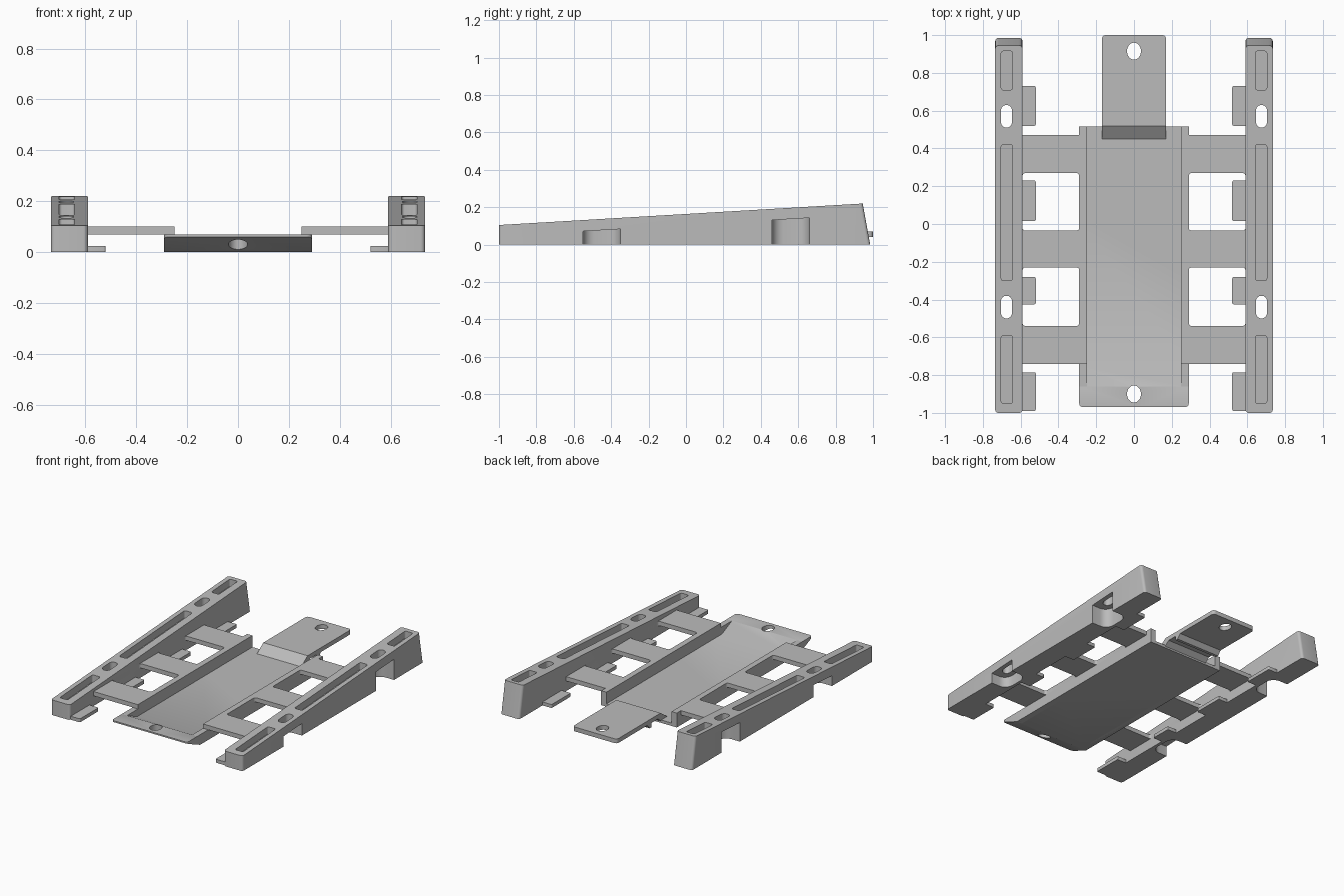
import bpy, bmesh, math

old = bpy.data.objects.get("Cube")
if old:
    bpy.data.objects.remove(old, do_unlink=True)

grey = bpy.data.materials.new("plain_grey")
grey.use_nodes = True
grey.diffuse_color = (0.5, 0.5, 0.5, 1)
grey.node_tree.nodes["Principled BSDF"].inputs["Base Color"].default_value = (0.5, 0.5, 0.5, 1)


def rail_top(y):
    return 0.105 + 0.0591 * (y + 1)


def level(z):
    return z if callable(z) else (lambda y: z)


def rounded(x0, x1, y0, y1, r=0.0, steps=5):
    """Outline of a rectangle with round corners."""
    if r == 0:
        return [(x0, y0), (x1, y0), (x1, y1), (x0, y1)]
    corners = [(x1 - r, y1 - r), (x0 + r, y1 - r), (x0 + r, y0 + r), (x1 - r, y0 + r)]
    pts = []
    for i, (cx, cy) in enumerate(corners):
        for k in range(steps + 1):
            a = math.pi / 2 * (i + k / steps)
            pts.append((cx + r * math.cos(a), cy + r * math.sin(a)))
    return pts


def ellipse(cx, cy, rx, ry, n=32):
    return [(cx + rx * math.cos(math.tau * i / n), cy + ry * math.sin(math.tau * i / n))
            for i in range(n)]


def make(name, lower, upper):
    """Solid between two matching loops of points."""
    bm = bmesh.new()
    a = [bm.verts.new(p) for p in lower]
    b = [bm.verts.new(p) for p in upper]
    bm.faces.new(a)
    bm.faces.new(b)
    for i in range(len(a)):
        j = (i + 1) % len(a)
        bm.faces.new((a[i], a[j], b[j], b[i]))
    bmesh.ops.recalc_face_normals(bm, faces=bm.faces)
    mesh = bpy.data.meshes.new(name)
    bm.to_mesh(mesh)
    bm.free()
    mesh.materials.append(grey)
    ob = bpy.data.objects.new(name, mesh)
    bpy.context.collection.objects.link(ob)
    return ob


def slab(name, outline, lo, hi):
    lo, hi = level(lo), level(hi)
    return make(name, [(x, y, lo(y)) for x, y in outline], [(x, y, hi(y)) for x, y in outline])


def side_profile(name, profile, half):
    """Profile in y and z, spread across x."""
    return make(name, [(-half, y, z) for y, z in profile], [(half, y, z) for y, z in profile])


def boolean(ob, tool, operation="DIFFERENCE"):
    mod = ob.modifiers.new("shape", "BOOLEAN")
    mod.operation = operation
    mod.solver = "EXACT"
    mod.object = tool
    bpy.context.view_layer.objects.active = ob
    bpy.ops.object.modifier_apply(modifier=mod.name)
    bpy.data.objects.remove(tool, do_unlink=True)


def mirror(ob):
    ob.modifiers.new("other_side", "MIRROR").use_axis[0] = True


# Sloped side rail with a leaning rear end
rail = slab("side_rail", rounded(0.59, 0.735, -1, 0.985, 0.018), 0, rail_top)
for v in rail.data.vertices:
    if v.co.z > 0.05 and v.co.y > 0.9:
        v.co.y -= 0.04
        v.co.z = rail_top(v.co.y)

# Long shallow pockets in the rail top
for y0, y1 in ((-0.95, -0.59), (-0.3, 0.42), (0.71, 0.915)):
    boolean(rail, slab("pocket", rounded(0.643, 0.703, y0, y1, 0.012),
                       lambda y: rail_top(y) - 0.05, 0.4))

# Screw slots with round-backed clearances open to the outside
for y in (-0.45, 0.56):
    boolean(rail, slab("clearance", rounded(0.612, 0.9, y - 0.1, y + 0.1, 0.06),
                       -0.1, lambda y: rail_top(y) - 0.06))
    boolean(rail, slab("slot", rounded(0.646, 0.704, y - 0.05, y + 0.07, 0.0285, 8), -0.1, 0.4))
mirror(rail)

# Flat feet along the inner side of each rail
for y0, y1 in ((-0.99, -0.785), (-0.425, -0.28), (0.015, 0.23), (0.52, 0.73)):
    foot = slab("rail_foot", rounded(0.52, 0.6, y0, y1, 0.008, 3), 0, 0.024)
    mirror(foot)

# Cross arms with small corner fillets
bars = ((-0.74, -0.54), (-0.23, -0.035), (0.27, 0.47))
arms = slab("cross_arms", rounded(0.25, 0.6, bars[0][0], bars[-1][1]), 0.07, 0.1)
for (_, y0), (y1, _) in zip(bars, bars[1:]):
    boolean(arms, slab("opening", rounded(0.29, 0.59, y0, y1, 0.015), 0, 0.2))
mirror(arms)

# Tray side walls
wall = slab("tray_wall", rounded(0.25, 0.29, -0.74, 0.515), 0, 0.1)
mirror(wall)

# Tray floor with a raised front lip
floor = side_profile("tray_floor", [(-0.97, 0.06), (-0.83, 0), (0.515, 0), (0.515, 0.02),
                                    (-0.75, 0.02), (-0.86, 0.07), (-0.97, 0.07)], 0.29)
boolean(floor, slab("trim", rounded(-0.29, 0.29, -0.97, 0.7, 0.02), -0.1, 0.2), "INTERSECT")
boolean(floor, slab("hole", ellipse(0, -0.9, 0.037, 0.045), -0.1, 0.2))

# Low front ends of the side walls
end = side_profile("wall_front_end", [(-0.86, 0.07), (-0.83, 0), (-0.74, 0), (-0.74, 0.07)], 0.02)
for v in end.data.vertices:
    v.co.x += 0.27
mirror(end)

# Rear tongue ramping up out of the floor
tongue = side_profile("rear_tongue", [(0.45, 0.02), (0.52, 0.07), (1, 0.07), (1, 0.04),
                                      (0.55, 0.04), (0.5, 0), (0.45, 0)], 0.17)
boolean(tongue, slab("trim", rounded(-0.17, 0.17, 0.3, 1, 0.02), -0.1, 0.2), "INTERSECT")
boolean(tongue, slab("hole", ellipse(0, 0.915, 0.037, 0.045), -0.1, 0.2))

# Catch under the tongue
side_profile("tongue_catch", [(0.62, 0.045), (0.62, 0.01), (0.64, 0.01), (0.67, 0.045)], 0.17)

for ob in bpy.context.scene.objects:
    if ob.type == "MESH":
        ob.select_set(True)
        bpy.context.view_layer.objects.active = ob
bpy.ops.object.shade_smooth_by_angle(angle=math.radians(30))
